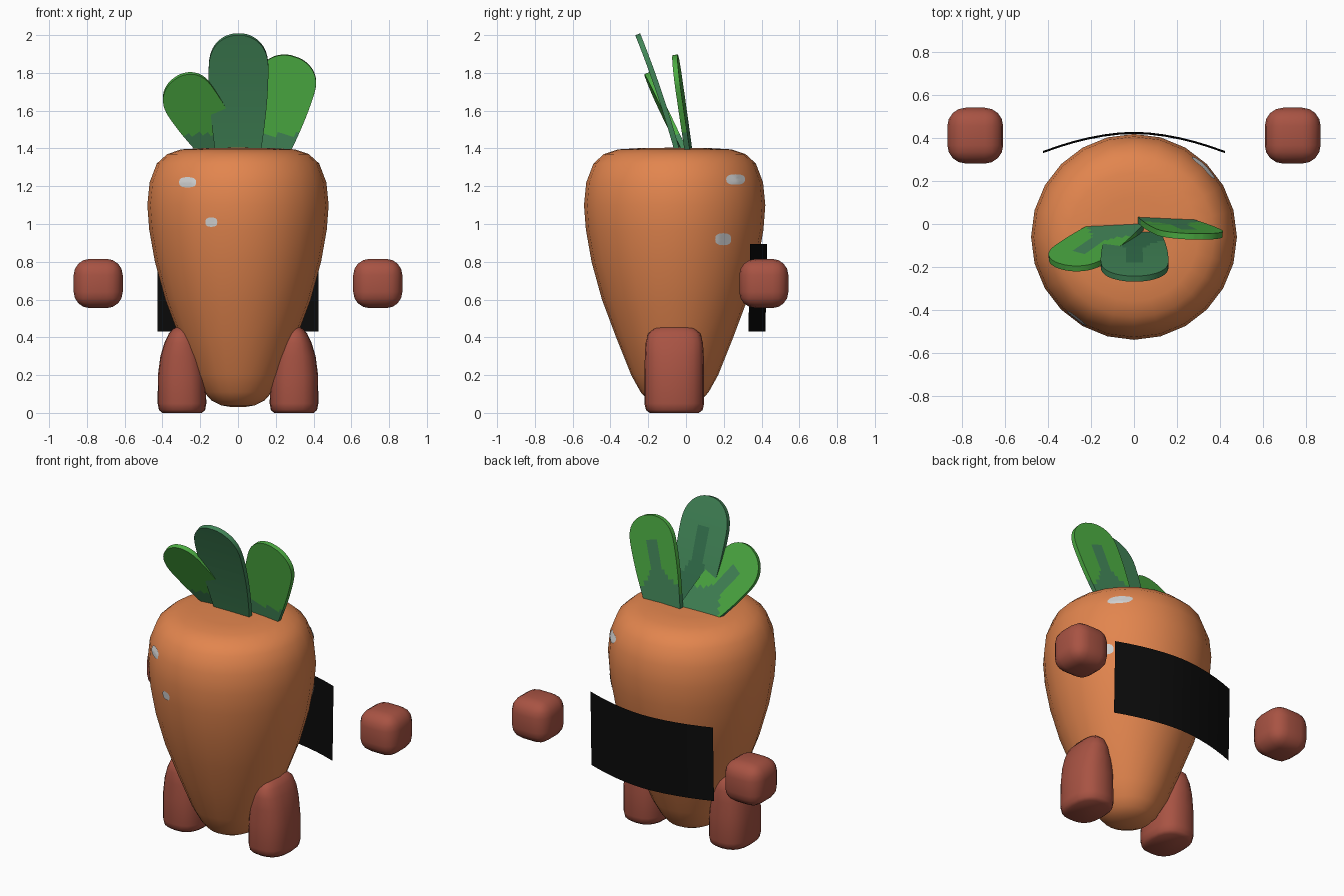
import bpy, bmesh, math
from mathutils import Vector
from mathutils.bvhtree import BVHTree

cube = bpy.data.objects.get("Cube")
if cube:
    bpy.data.objects.remove(cube, do_unlink=True)


def material(name, r, g, b):
    """Flat material from sRGB bytes, stored as linear values."""
    col = [((c / 255 + 0.055) / 1.055) ** 2.4 for c in (r, g, b)] + [1]
    m = bpy.data.materials.new(name)
    m.use_nodes = True
    m.diffuse_color = col
    m.node_tree.nodes["Principled BSDF"].inputs["Base Color"].default_value = col
    return m


ORANGE = material("orange", 226, 133, 78)
BROWN = material("red brown", 168, 83, 67)
BLACK = material("black", 11, 11, 11)
GREY = material("light grey", 208, 208, 208)
BRIGHT = material("bright green", 76, 172, 66)
TEAL = material("teal green", 66, 134, 88)
DEEP = material("deep green", 52, 114, 78)


def finish(bm, name, mats, angle=50, closed=True):
    if closed:
        bmesh.ops.recalc_face_normals(bm, faces=bm.faces)
    mesh = bpy.data.meshes.new(name)
    bm.to_mesh(mesh)
    bm.free()
    obj = bpy.data.objects.new(name, mesh)
    bpy.context.collection.objects.link(obj)
    for m in mats:
        mesh.materials.append(m)
    bpy.ops.object.select_all(action='DESELECT')
    obj.select_set(True)
    bpy.context.view_layer.objects.active = obj
    bpy.ops.object.shade_smooth_by_angle(angle=math.radians(angle))
    return obj


def loft(rings, sides, power=1.0):
    """Closed stack of rings given as (cx, cy, z, rx, ry)."""
    bm = bmesh.new()
    loops = []
    for cx, cy, z, rx, ry in rings:
        loop = []
        for i in range(sides):
            a = math.tau * i / sides
            c, s = math.cos(a), math.sin(a)
            loop.append(bm.verts.new((cx + rx * math.copysign(abs(c) ** power, c),
                                      cy + ry * math.copysign(abs(s) ** power, s), z)))
        loops.append(loop)
    for lo, hi in zip(loops, loops[1:]):
        for i in range(sides):
            j = (i + 1) % sides
            bm.faces.new((lo[i], lo[j], hi[j], hi[i]))
    bm.faces.new(loops[0])
    bm.faces.new(loops[-1])
    return bm


# Tapered root body
profile = [(0.03, 0.03), (0.09, 0.04), (0.14, 0.065), (0.18, 0.11), (0.23, 0.2),
           (0.31, 0.4), (0.385, 0.6), (0.44, 0.8), (0.47, 0.97), (0.48, 1.1),
           (0.468, 1.22), (0.43, 1.32), (0.375, 1.37), (0.3, 1.395), (0.18, 1.402), (0.03, 1.404)]
bm = loft([(0, -0.06, z, r, r) for r, z in profile], 24)
bmesh.ops.recalc_face_normals(bm, faces=bm.faces)
surface = BVHTree.FromBMesh(bm)
finish(bm, "root_body", [ORANGE], 80)


# Pale marks that hug the body
def mark(name, centre, across, view, width, height):
    bm = bmesh.new()
    rows = []
    for k in range(4):
        row = []
        for i in range(16):
            a = math.tau * i / 16
            c, s = math.cos(a), math.sin(a)
            p = centre + across * (width * k / 3 * math.copysign(abs(c) ** 0.75, c))
            p = p + Vector((0, 0, height * k / 3 * math.copysign(abs(s) ** 0.75, s)))
            hit, normal, _, _ = surface.ray_cast(p - view * 2, view)
            row.append(bm.verts.new(hit + normal * 0.004))
        rows.append(row)
    for inner, outer in zip(rows, rows[1:]):
        for i in range(16):
            j = (i + 1) % 16
            bm.faces.new((inner[i], outer[i], outer[j], inner[j]))
    bmesh.ops.remove_doubles(bm, verts=bm.verts, dist=0.0005)
    bm.normal_update()
    for f in bm.faces:
        if f.normal.dot(view) > 0:
            f.normal_flip()
    finish(bm, name, [GREY], closed=False)


X, Y = Vector((1, 0, 0)), Vector((0, 1, 0))
mark("front_mark_upper", Vector((-0.265, 0, 1.22)), X, Y, 0.045, 0.027)
mark("front_mark_lower", Vector((-0.14, 0, 1.01)), X, Y, 0.031, 0.025)
mark("side_mark_upper", Vector((0, 0.26, 1.235)), Y, -X, 0.05, 0.027)
mark("side_mark_lower", Vector((0, 0.195, 0.92)), Y, -X, 0.042, 0.032)

# Curved dark panel behind the body
bm = bmesh.new()
columns = []
for i in range(13):
    x = -0.425 + 0.85 * i / 12
    y = 0.425 - 0.09 * (abs(x) / 0.425) ** 1.8
    columns.append([bm.verts.new((x, y + d, z)) for d, z in ((-0.005, 0.43), (0.005, 0.895))])
for a, b in zip(columns, columns[1:]):
    bm.faces.new((b[0], a[0], a[1], b[1]))
finish(bm, "back_panel", [BLACK], closed=False)

# Feet and floating hands, one pair per side
foot_rings = [(0, 0.105, 0.13), (0.015, 0.122, 0.15), (0.05, 0.129, 0.158), (0.2, 0.126, 0.158),
              (0.3, 0.112, 0.156), (0.37, 0.09, 0.152), (0.42, 0.066, 0.138),
              (0.447, 0.042, 0.105), (0.456, 0.02, 0.06)]
for side, label in ((1, "left"), (-1, "right")):
    rings = [(side * (0.296 + 0.01 * z), -0.062, z, rx, ry) for z, rx, ry in foot_rings]
    finish(loft(rings, 20, 0.8), label + "_foot", [BROWN], 60)

    bm = bmesh.new()
    bmesh.ops.create_cube(bm, size=0.26)
    bmesh.ops.bevel(bm, geom=bm.edges[:], offset=0.085, segments=4, profile=0.5, affect='EDGES')
    bmesh.ops.translate(bm, verts=bm.verts, vec=(side * 0.74, 0.412, 0.685))
    finish(bm, label + "_hand", [BROWN], 60)


# Paddle leaves: xz outline on a leaning plane, darker at the root and vein
def leaf(name, base, tip, half_base, half_max, depth, mats):
    base, tip = Vector(base), Vector(tip)
    axis = (tip - base).normalized()
    length = (tip - base).length
    side = Vector((axis.y, -axis.x))
    bm = bmesh.new()
    rows = []
    for i in range(29):
        v = 0.998 * math.sin(math.pi / 2 * i / 28)
        half = half_base + (half_max - half_base) * math.sin(math.pi / 2 * min(v / 0.7, 1))
        half *= math.sqrt(1 - max(0, (v - 0.7) / 0.3) ** 2.6)
        row = []
        for j in range(17):
            p = base + axis * length * v + side * half * (j / 8 - 1)
            row.append(bm.verts.new((p.x, depth(p.x, p.y - 1.4), p.y)))
        rows.append(row)
    for a, b in zip(rows, rows[1:]):
        for j in range(16):
            bm.faces.new((a[j], a[j + 1], b[j + 1], b[j]))
    bm.normal_update()
    bmesh.ops.solidify(bm, geom=bm.faces[:], thickness=0.028)
    bmesh.ops.recalc_face_normals(bm, faces=bm.faces)
    for f in bm.faces:
        c = f.calc_center_median()
        rel = Vector((c.x, c.z)) - base
        v, u = rel.dot(axis) / length, abs(rel.dot(side))
        vein = f.normal.y > 0.3 and v < 0.76 and u < 0.032 + max(0, 0.46 - v) * 0.5
        root = c.z < 1.475 and f.normal.y < 0.3 and mats[0] == BRIGHT
        f.material_index = int(vein or root)
    finish(bm, name, mats, 40)


leaf("middle_leaf", (0, 1.36), (0.004, 2.0), 0.118, 0.158,
     lambda x, h: -0.065 - 0.28 * h - 0.1 * h * h, [TEAL, DEEP])
leaf("right_leaf", (-0.03, 1.33), (-0.335, 1.765), 0.1, 0.14,
     lambda x, h: -0.03 + 0.055 * x - 0.45 * h, [BRIGHT, TEAL])
leaf("left_leaf", (0.13, 1.35), (0.3, 1.885), 0.12, 0.158,
     lambda x, h: 0.005 - 0.05 * x - 0.13 * h, [BRIGHT, TEAL])
